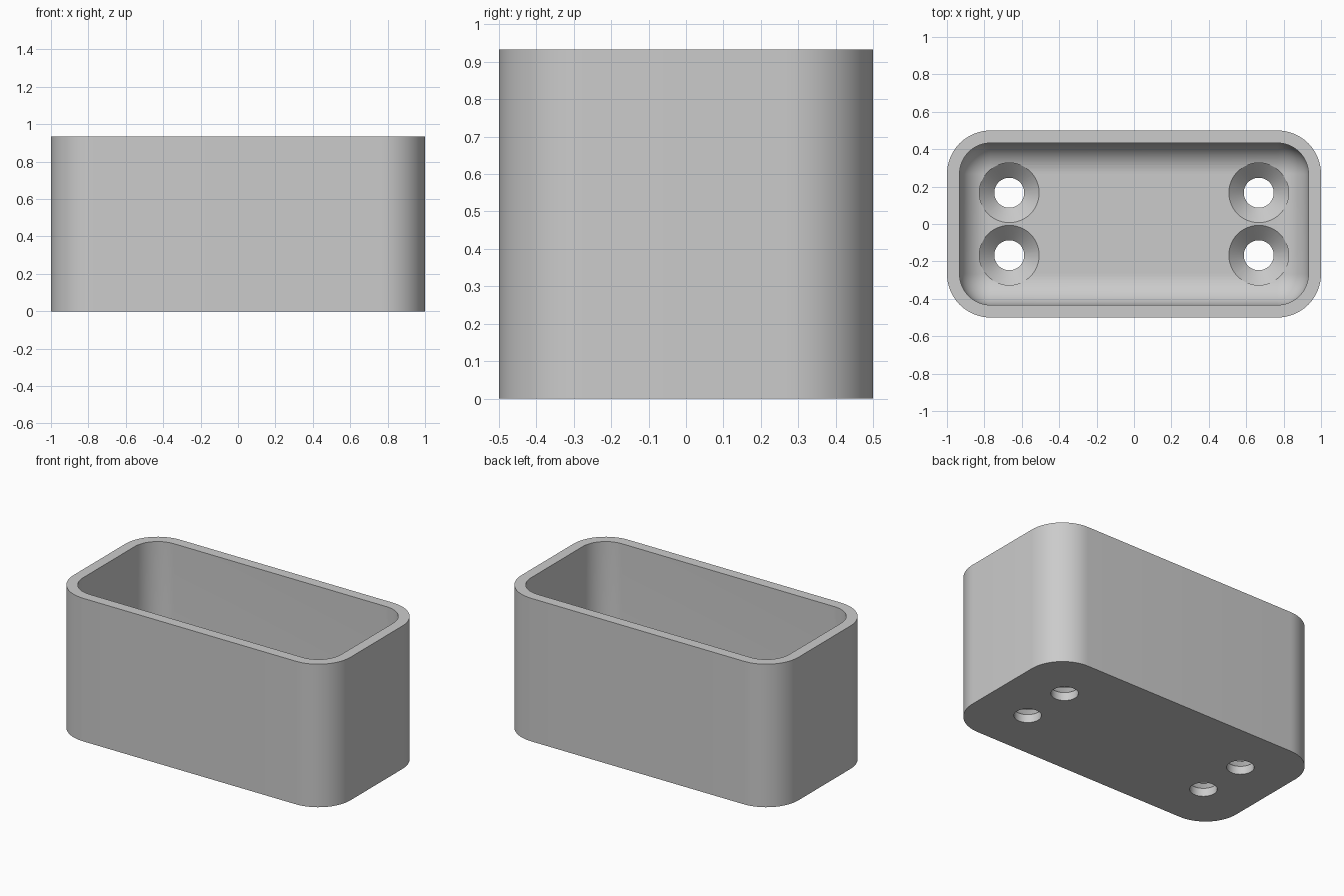
import bpy, bmesh
from math import sin, cos, pi

cube = bpy.data.objects.get("Cube")
if cube:
    bpy.data.objects.remove(cube, do_unlink=True)

LENGTH, WIDTH, HEIGHT = 2.0, 1.0, 0.933
WALL, FLOOR = 0.067, 0.133
OUTER_R = 0.233
INNER_R = OUTER_R - WALL
STEPS = 16

grey = bpy.data.materials.new("plain grey")
grey.use_nodes = True
grey.diffuse_color = (0.6, 0.6, 0.6, 1)
grey.node_tree.nodes["Principled BSDF"].inputs["Base Color"].default_value = (0.6, 0.6, 0.6, 1)


def rounded_ring(bm, inset, z):
    """Rounded rectangle of vertices, moved inward by inset."""
    r = max(OUTER_R - inset, 0)
    cx, cy = LENGTH / 2 - OUTER_R, WIDTH / 2 - OUTER_R
    ring = []
    for k, (sx, sy) in enumerate([(1, 1), (-1, 1), (-1, -1), (1, -1)]):
        for i in range(STEPS + 1):
            a = (k + i / STEPS) * pi / 2
            ring.append(bm.verts.new((sx * cx + r * cos(a), sy * cy + r * sin(a), z)))
    return ring


def round_ring(bm, radius, z, count=48):
    return [bm.verts.new((radius * cos(2 * pi * i / count), radius * sin(2 * pi * i / count), z))
            for i in range(count)]


def loft(name, make_ring, sections):
    """Closed solid through a stack of matching rings."""
    bm = bmesh.new()
    rings = [make_ring(bm, *s) for s in sections]
    for a, b in zip(rings, rings[1:]):
        for i in range(len(a)):
            j = (i + 1) % len(a)
            bm.faces.new((a[i], a[j], b[j], b[i]))
    bm.faces.new(rings[0][::-1])
    bm.faces.new(rings[-1])
    bmesh.ops.remove_doubles(bm, verts=bm.verts, dist=1e-5)
    bmesh.ops.recalc_face_normals(bm, faces=bm.faces)
    mesh = bpy.data.meshes.new(name)
    bm.to_mesh(mesh)
    bm.free()
    mesh.materials.append(grey)
    obj = bpy.data.objects.new(name, mesh)
    bpy.context.collection.objects.link(obj)
    return obj


# Open box: outer wall, rim, inner wall, then a rounded cove down to the floor
sections = [(0, 0), (0, HEIGHT), (WALL, HEIGHT)]
for i in range(STEPS + 1):
    a = i / STEPS * pi / 2
    sections.append((WALL + INNER_R * (1 - cos(a)), FLOOR + INNER_R * (1 - sin(a))))
box = loft("open_box", rounded_ring, sections)

# Four countersunk screw holes in the floor
HOLE_R, SINK_R = 0.08, 0.16
cutters = []
for x in (-0.667, 0.667):
    for y in (-0.167, 0.167):
        cutter = loft("screw_hole_cutter", round_ring,
                      [(HOLE_R, -0.1), (HOLE_R, FLOOR - (SINK_R - HOLE_R)),
                       (SINK_R, FLOOR), (SINK_R, FLOOR + 0.2)])
        cutter.location = (x, y, 0)
        cutter.hide_render = True
        cutters.append(cutter)
        cut = box.modifiers.new("screw_hole", "BOOLEAN")
        cut.operation = "DIFFERENCE"
        cut.solver = "EXACT"
        cut.object = cutter

# Apply the holes, remove the cutters, smooth the curved faces
bpy.ops.object.select_all(action="DESELECT")
bpy.context.view_layer.objects.active = box
box.select_set(True)
for m in list(box.modifiers):
    bpy.ops.object.modifier_apply(modifier=m.name)
for c in cutters:
    bpy.data.objects.remove(c, do_unlink=True)
bpy.ops.object.shade_smooth_by_angle(angle=pi / 6)
